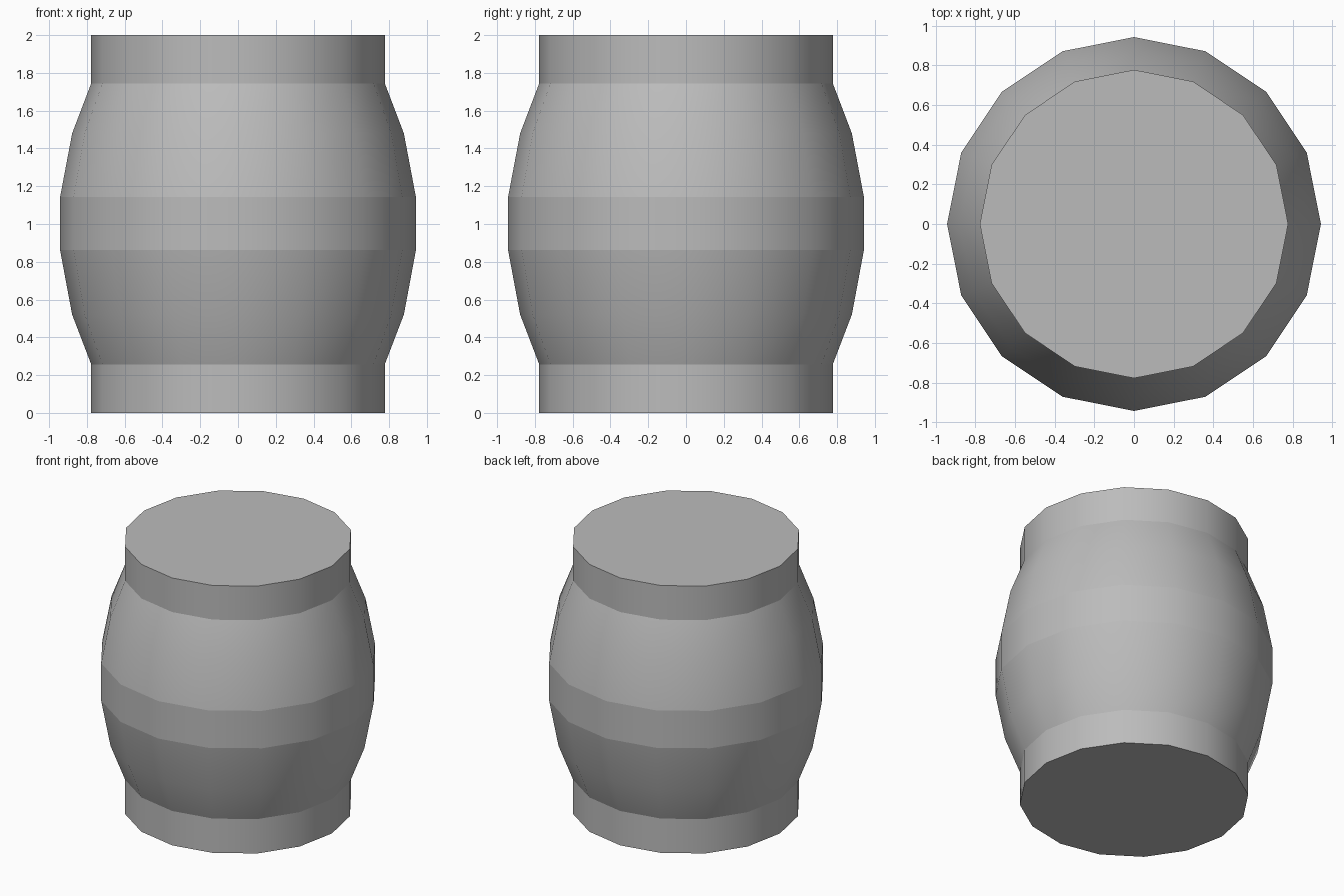
import bpy
import bmesh
from math import cos, sin, tau

cube = bpy.data.objects.get("Cube")
if cube:
    bpy.data.objects.remove(cube, do_unlink=True)

SIDES = 16
# Barrel profile: radius, height, and whether the ring is a crease
PROFILE = [(0.777, 0, True), (0.777, 0.257, True), (0.878, 0.52, False),
           (0.942, 0.862, True), (0.942, 1.142, True), (0.878, 1.48, False),
           (0.777, 1.745, True), (0.777, 2, True)]

grey = bpy.data.materials.new("plain grey")
grey.use_nodes = True
colour = (0.5, 0.5, 0.5, 1)
grey.diffuse_color = colour
grey.node_tree.nodes["Principled BSDF"].inputs["Base Color"].default_value = colour

# Barrel body: rings of vertices joined by smooth bands
bm = bmesh.new()
rings = [[bm.verts.new((r * cos(tau * i / SIDES), r * sin(tau * i / SIDES), z))
          for i in range(SIDES)] for r, z, _ in PROFILE]
for low, high in zip(rings, rings[1:]):
    for i in range(SIDES):
        j = (i + 1) % SIDES
        bm.faces.new((low[i], low[j], high[j], high[i])).smooth = True

# Flat end caps
bm.faces.new(rings[0][::-1])
bm.faces.new(rings[-1])

# Creases between the rims, belly and middle band
for ring, (_, _, crease) in zip(rings, PROFILE):
    for i in range(SIDES):
        bm.edges.get((ring[i], ring[i - 1])).smooth = not crease

mesh = bpy.data.meshes.new("barrel")
bm.to_mesh(mesh)
bm.free()
mesh.materials.append(grey)
barrel = bpy.data.objects.new("barrel", mesh)
bpy.context.collection.objects.link(barrel)
